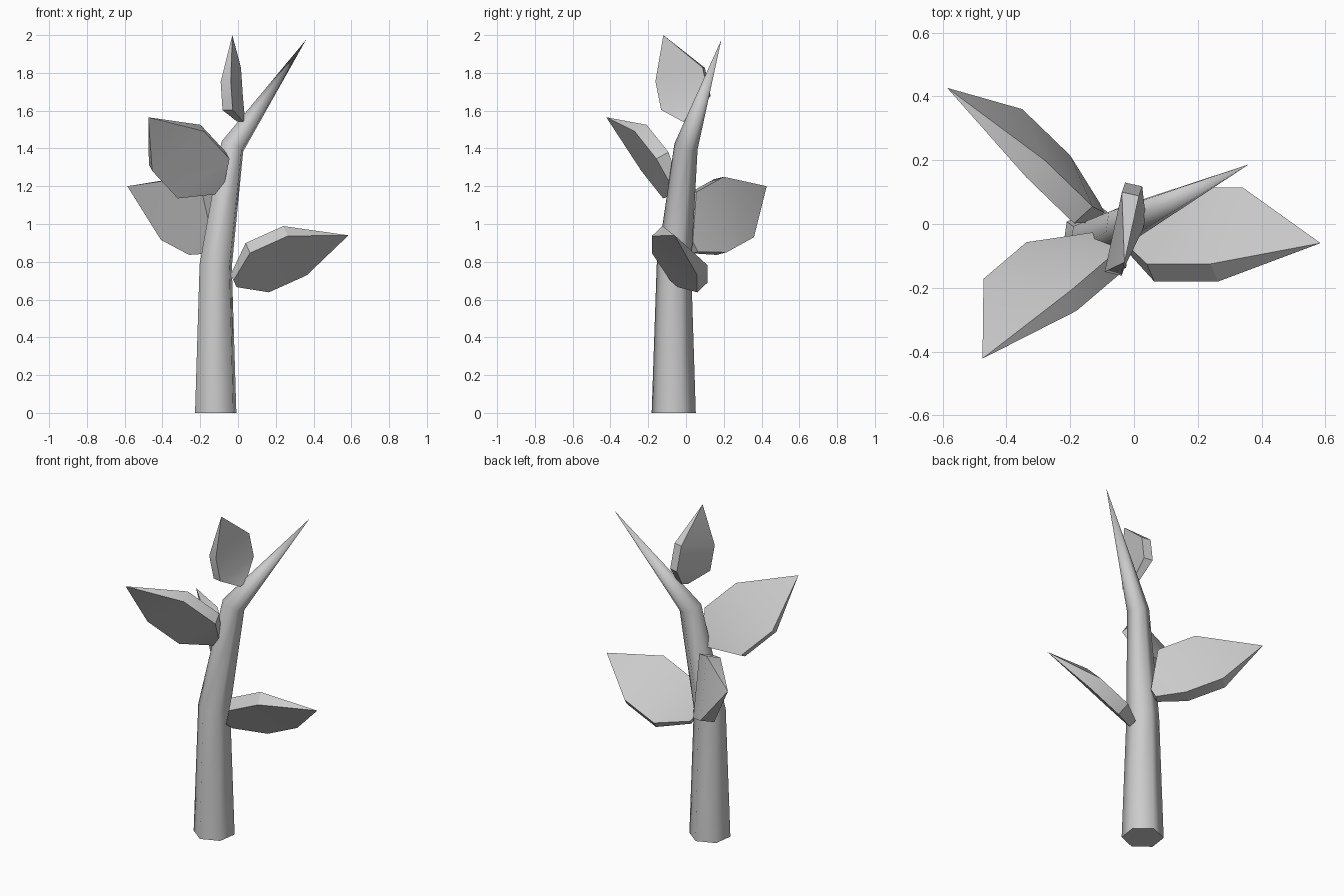
import bpy, bmesh, math
from mathutils import Vector

cube = bpy.data.objects.get("Cube")
if cube:
    bpy.data.objects.remove(cube)

grey = bpy.data.materials.new("plain_grey")
grey.use_nodes = True
colour = (0.6, 0.6, 0.6, 1)
grey.diffuse_color = colour
grey.node_tree.nodes["Principled BSDF"].inputs["Base Color"].default_value = colour


def finish(name, bm, angle):
    bmesh.ops.recalc_face_normals(bm, faces=bm.faces)
    mesh = bpy.data.meshes.new(name)
    bm.to_mesh(mesh)
    bm.free()
    mesh.materials.append(grey)
    obj = bpy.data.objects.new(name, mesh)
    bpy.context.collection.objects.link(obj)
    bpy.ops.object.select_all(action="DESELECT")
    obj.select_set(True)
    bpy.context.view_layer.objects.active = obj
    bpy.ops.object.shade_smooth_by_angle(angle=math.radians(angle))


def build_stem(sides=6, turn=math.radians(22)):
    """Tapered six-sided stem, bent at the top and ending in a point."""
    bm = bmesh.new()
    # centre x, y, z, radius, tilt of the ring
    rings = [(-.118, -.065, 0, .118, 0),
             (-.118, -.064, .78, .092, .06),
             (-.03, 0, 1.41, .062, .38)]
    loops = []
    for x, y, z, r, tilt in rings:
        loop = []
        for i in range(sides):
            a = turn + math.tau * i / sides
            dx, dy = r * math.cos(a), r * math.sin(a)
            loop.append(bm.verts.new((x + dx, y + dy, z - tilt * (dx + dy / 2))))
        loops.append(loop)
    tip = bm.verts.new((.36, .187, 1.975))
    bm.faces.new(loops[0])
    for i in range(sides):
        j = (i + 1) % sides
        for low, high in zip(loops, loops[1:]):
            bm.faces.new((low[i], low[j], high[j], high[i]))
        bm.faces.new((loops[-1][i], loops[-1][j], tip))
    finish("stem", bm, 62)


def build_leaf(name, base, lower, upper, tip, half, thick):
    """Thick pointed leaf: a midline, a half-width vector and a thickness."""
    half = Vector(half)
    mids = [Vector(p) for p in (base, lower, upper)]
    normal = half.cross(mids[2] - mids[1]).normalized()
    bm = bmesh.new()
    end = bm.verts.new(tip)
    rims = []
    for depth in (0, thick):
        rows = []
        # the base is narrower and thinner than the blade
        for mid, width, share in zip(mids, (.17, 1, 1), (.6, 1, 1)):
            centre = mid - normal * depth * share
            rows.append([bm.verts.new(centre + half * width * s) for s in (1, -1)])
        for a, b in zip(rows, rows[1:]):
            bm.faces.new((a[0], a[1], b[1], b[0]))
        bm.faces.new((rows[2][0], rows[2][1], end))
        rims.append([end] + [r[0] for r in reversed(rows)] + [r[1] for r in rows] + [end])
    # rim joining the two faces
    top, under = rims
    for i in range(len(top) - 1):
        corners = dict.fromkeys((top[i], top[i + 1], under[i + 1], under[i]))
        bm.faces.new(list(corners))
    finish(name, bm, 30)


build_stem()
build_leaf("left_leaf", (-.03, -.03, .715), (.09, -.005, .795), (.29, -.005, .885),
           (.585, -.06, .94), (-.05, -.12, .104), .08)
build_leaf("front_right_leaf", (-.11, -.03, 1.195), (-.2, -.075, 1.275), (-.335, -.19, 1.42),
           (-.475, -.422, 1.565), (-.137, .018, -.105), .075)
build_leaf("back_right_leaf", (-.1, .05, .88), (-.165, .135, 1.01), (-.315, .28, 1.09),
           (-.586, .427, 1.2), (-.035, .08, -.16), .08)
build_leaf("top_leaf", (0, .01, 1.548), (-.055, .005, 1.64), (-.065, -.025, 1.79),
           (-.03, -.12, 2), (-.027, -.125, -.037), .055)
